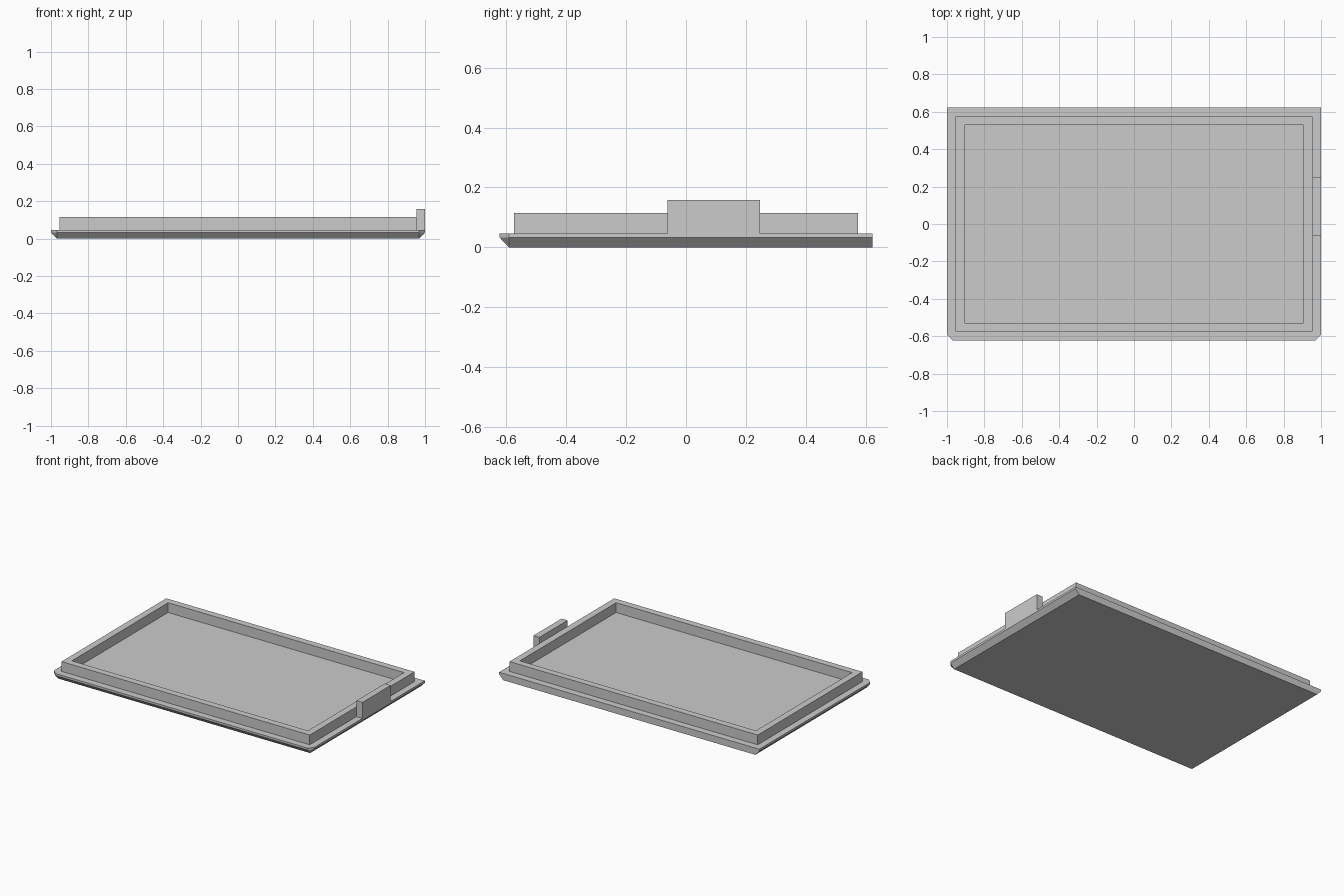
import bpy, bmesh

if "Cube" in bpy.data.objects:
    bpy.data.objects.remove(bpy.data.objects["Cube"])

grey = bpy.data.materials.new("light_grey")
grey.diffuse_color = (0.6, 0.6, 0.6, 1)
grey.use_nodes = True
grey.node_tree.nodes["Principled BSDF"].inputs["Base Color"].default_value = grey.diffuse_color


def finish(name, bm):
    bmesh.ops.recalc_face_normals(bm, faces=bm.faces)
    mesh = bpy.data.meshes.new(name)
    bm.to_mesh(mesh)
    bm.free()
    mesh.materials.append(grey)
    obj = bpy.data.objects.new(name, mesh)
    bpy.context.collection.objects.link(obj)
    return obj


def box(name, x0, x1, y0, y1, z0, z1):
    bm = bmesh.new()
    bmesh.ops.create_cube(bm, size=1)
    for v in bm.verts:
        v.co = (x1 if v.co.x > 0 else x0,
                y1 if v.co.y > 0 else y0,
                z1 if v.co.z > 0 else z0)
    return finish(name, bm)


W, D, C = 1.0, 0.623, 0.031        # half width, half depth, corner cut
Z_EDGE, Z_TOP, Z_RIM = 0.033, 0.047, 0.115

# Base plate: clipped front corners, underside chamfered on all but the back
bm = bmesh.new()
outline = [(-W, D), (-W, -D + C), (-W + C, -D), (W - C, -D), (W, -D + C), (W, D)]
top = [bm.verts.new((x, y, Z_TOP)) for x, y in outline]
mid = [bm.verts.new((x, y, Z_EDGE)) for x, y in outline]
bl, fl, fr, br = [bm.verts.new((sx * (W - C), y, 0)) for sx, y in
                  ((-1, D), (-1, -D + C), (1, -D + C), (1, D))]
low = [bl, fl, fl, fr, fr, br]     # clipped corners taper to single points
bm.faces.new(top)
bm.faces.new([bl, fl, fr, br])
for i in range(5):
    bm.faces.new([top[i], top[i + 1], mid[i + 1], mid[i]])
    lower = [mid[i], mid[i + 1], low[i + 1]]
    if low[i] is not low[i + 1]:
        lower.append(low[i])
    bm.faces.new(lower)
bm.faces.new([top[5], top[0], mid[0], bl, br, mid[5]])
finish("base_plate", bm)

# Raised rim: open rectangular wall standing on the plate
bm = bmesh.new()
signs = ((-1, -1), (1, -1), (1, 1), (-1, 1))
rings = [[bm.verts.new((sx * x, sy * y, z)) for sx, sy in signs]
         for x, y, z in ((0.954, 0.575, Z_TOP), (0.954, 0.575, Z_RIM),
                         (0.907, 0.528, Z_RIM), (0.907, 0.528, Z_TOP))]
for a, b in zip(rings, rings[1:]):
    for i in range(4):
        j = (i + 1) % 4
        bm.faces.new([a[i], a[j], b[j], b[i]])
finish("raised_rim", bm)

# Upright latch tab on the right edge
box("latch_tab", 0.954, W, -0.062, 0.248, Z_TOP, 0.158)
